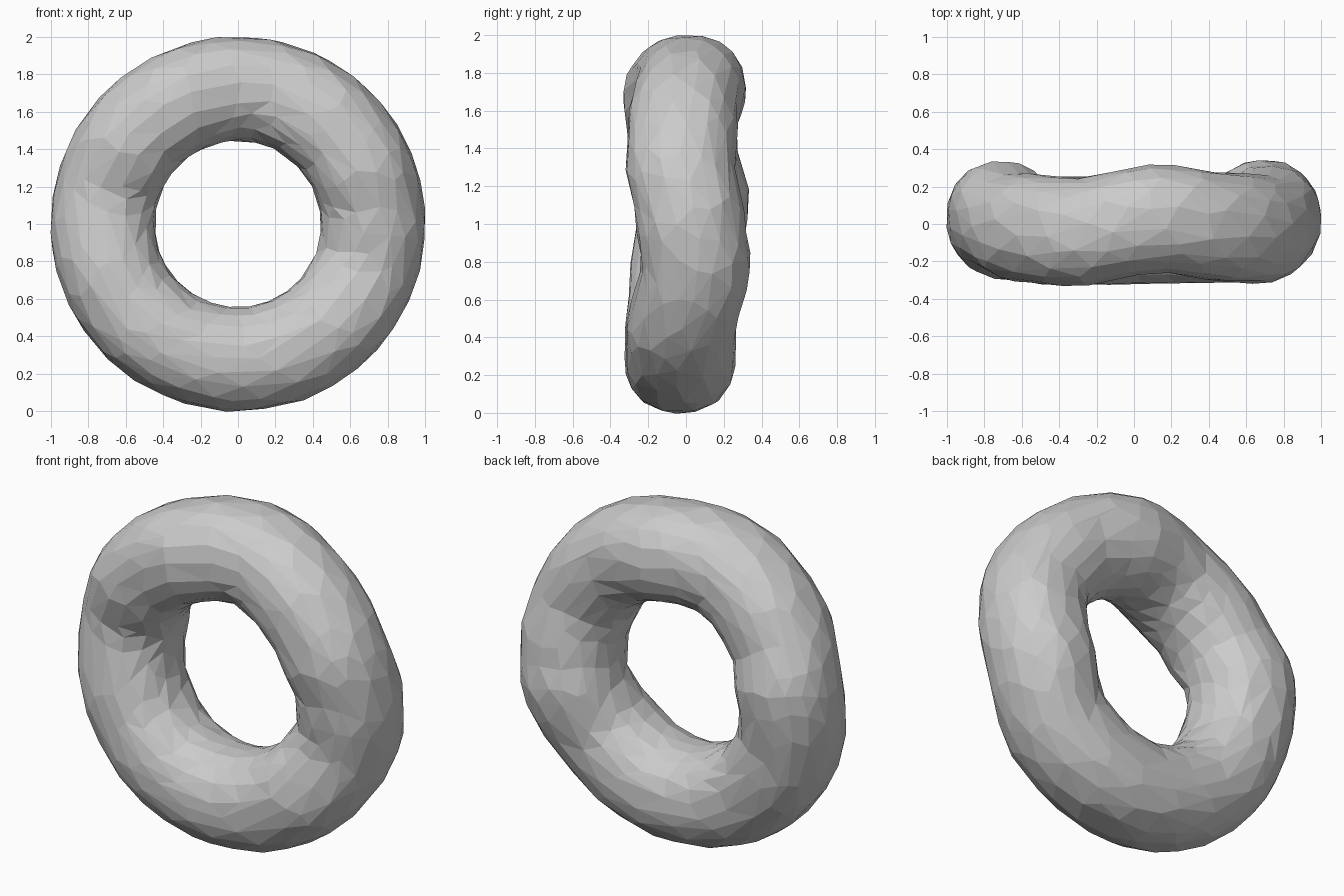
import bpy, bmesh, math, random

if "Cube" in bpy.data.objects:
    bpy.data.objects.remove(bpy.data.objects["Cube"])

random.seed(4)
RING, SECT = 80, 36
R, TUBE_R, TUBE_Y = 0.722, 0.279, 0.29

# sideways sway of the tube centre: (angle in degrees, y offset)
SWAY = [(-100, -0.035), (-75, -0.028), (-50, -0.025), (-15, 0.052), (0, 0.025), (25, -0.028),
        (45, -0.018), (80, 0.027), (115, -0.042), (145, -0.02), (168, 0.045), (205, -0.01),
        (235, -0.035), (260, -0.035)]


def sway(deg):
    deg = (deg + 100) % 360 - 100
    for (a0, y0), (a1, y1) in zip(SWAY, SWAY[1:]):
        if a0 <= deg <= a1:
            t = (deg - a0) / (a1 - a0)
            return y0 + (y1 - y0) * t * t * (3 - 2 * t)
    return 0.0


def rounded(v, power=0.91):
    return math.copysign(abs(v) ** power, v)


# Lumpy dough ring, swept around the y axis
bm = bmesh.new()
loops = []
for i in range(RING):
    a = 2 * math.pi * i / RING
    loop = []
    for j in range(SECT):
        b = 2 * math.pi * j / SECT
        jit = random.uniform(-0.002, 0.002)
        r = R + (TUBE_R + jit) * rounded(math.cos(b))
        y = sway(math.degrees(a)) + (TUBE_Y + jit) * rounded(math.sin(b))
        loop.append(bm.verts.new((r * math.cos(a), y, 1 + r * math.sin(a))))
    loops.append(loop)
for i in range(RING):
    p, q = loops[i], loops[(i + 1) % RING]
    for j in range(SECT):
        k = (j + 1) % SECT
        bm.faces.new((p[j], p[k], q[k], q[j]))
bmesh.ops.recalc_face_normals(bm, faces=bm.faces)
mesh = bpy.data.meshes.new("lumpy_ring")
bm.to_mesh(mesh)
bm.free()
ring = bpy.data.objects.new("lumpy_ring", mesh)
bpy.context.collection.objects.link(ring)

# Reduce to irregular flat facets
dec = ring.modifiers.new("facets", 'DECIMATE')
dec.ratio = 0.18
